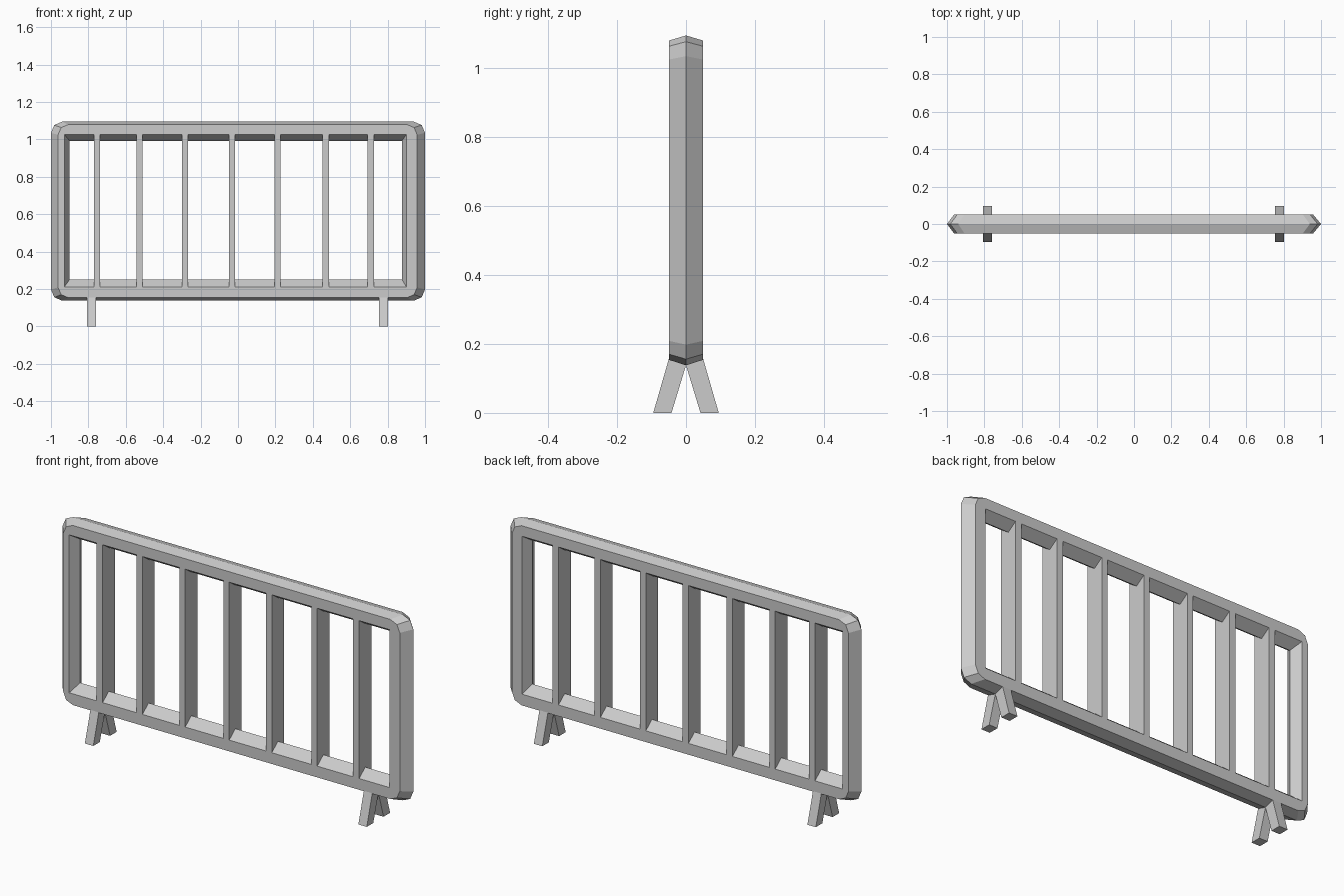
import bpy
import bmesh

cube = bpy.data.objects.get("Cube")
if cube:
    bpy.data.objects.remove(cube, do_unlink=True)

grey = bpy.data.materials.new("light grey metal")
grey.use_nodes = True
COLOUR = (0.6, 0.6, 0.6, 1)
grey.diffuse_color = COLOUR
grey.node_tree.nodes["Principled BSDF"].inputs["Base Color"].default_value = COLOUR

HALF = 0.05  # half the depth of the fence


def finish(name, bm):
    bmesh.ops.remove_doubles(bm, verts=bm.verts, dist=1e-5)
    bmesh.ops.recalc_face_normals(bm, faces=bm.faces)
    mesh = bpy.data.meshes.new(name)
    bm.to_mesh(mesh)
    bm.free()
    mesh.materials.append(grey)
    obj = bpy.data.objects.new(name, mesh)
    bpy.context.collection.objects.link(obj)
    return obj


def bridge(bm, a, b):
    """Join two closed loops of vertices, skipping collapsed corners."""
    for i in range(len(a)):
        j = (i + 1) % len(a)
        quad = []
        for v in (a[i], a[j], b[j], b[i]):
            if all((v.co - q.co).length > 1e-5 for q in quad):
                quad.append(v)
        if len(quad) > 2:
            bm.faces.new(quad)


def ring(bm, y, x0, x1, z0, z1, cut=0.0):
    """Rectangle with three points per corner; cut rounds the corners."""
    verts = []
    for x, z, sx, sz in ((x0, z0, 1, 1), (x1, z0, -1, 1),
                         (x1, z1, -1, -1), (x0, z1, 1, -1)):
        corner = [(x, z + sz * cut),
                  (x + sx * cut * 0.3, z + sz * cut * 0.3),
                  (x + sx * cut, z)]
        if sx != sz:
            corner.reverse()
        verts += [bm.verts.new((px, y, pz)) for px, pz in corner]
    return verts


def prism(name, outline, x0, x1):
    """Extrude a (y, z) outline along x."""
    bm = bmesh.new()
    ends = [[bm.verts.new((x, y, z)) for y, z in outline] for x in (x0, x1)]
    bridge(bm, *ends)
    for end in ends:
        bm.faces.new(end)
    return finish(name, bm)


# Outer frame: a six-sided tube with ridges outside and inside
bm = bmesh.new()
face_outer = (-0.962, 0.958, 0.154, 1.08, 0.055)
face_inner = (-0.928, 0.90, 0.212, 1.026)
rings = [
    ring(bm, -HALF, *face_outer),
    ring(bm, 0, -1, 1, 0.138, 1.095, 0.06),
    ring(bm, HALF, *face_outer),
    ring(bm, HALF, *face_inner),
    ring(bm, 0, -0.90, 0.876, 0.252, 0.992),
    ring(bm, -HALF, *face_inner),
]
for i, loop in enumerate(rings):
    bridge(bm, loop, rings[(i + 1) % len(rings)])
finish("frame", bm)

# Upright bars between the rails
bar = [(-HALF, 0.212), (HALF, 0.212), (HALF, 1.026), (-HALF, 1.026)]
for i, x in enumerate((-0.754, -0.527, -0.283, -0.032, 0.211, 0.47, 0.709)):
    prism(f"upright_bar_{i + 1}", bar, x - 0.017, x + 0.017)

# Splayed legs, a pair under each end
for side, x in (("right", -0.783), ("left", 0.777)):
    for end, s in (("front", -1), ("back", 1)):
        leg = [(s * 0.042, 0), (s * 0.095, 0), (s * 0.05, 0.156),
               (s * 0.04, 0.18), (0, 0.18), (0, 0.138)]
        prism(f"{end}_{side}_leg", leg, x - 0.024, x + 0.024)
